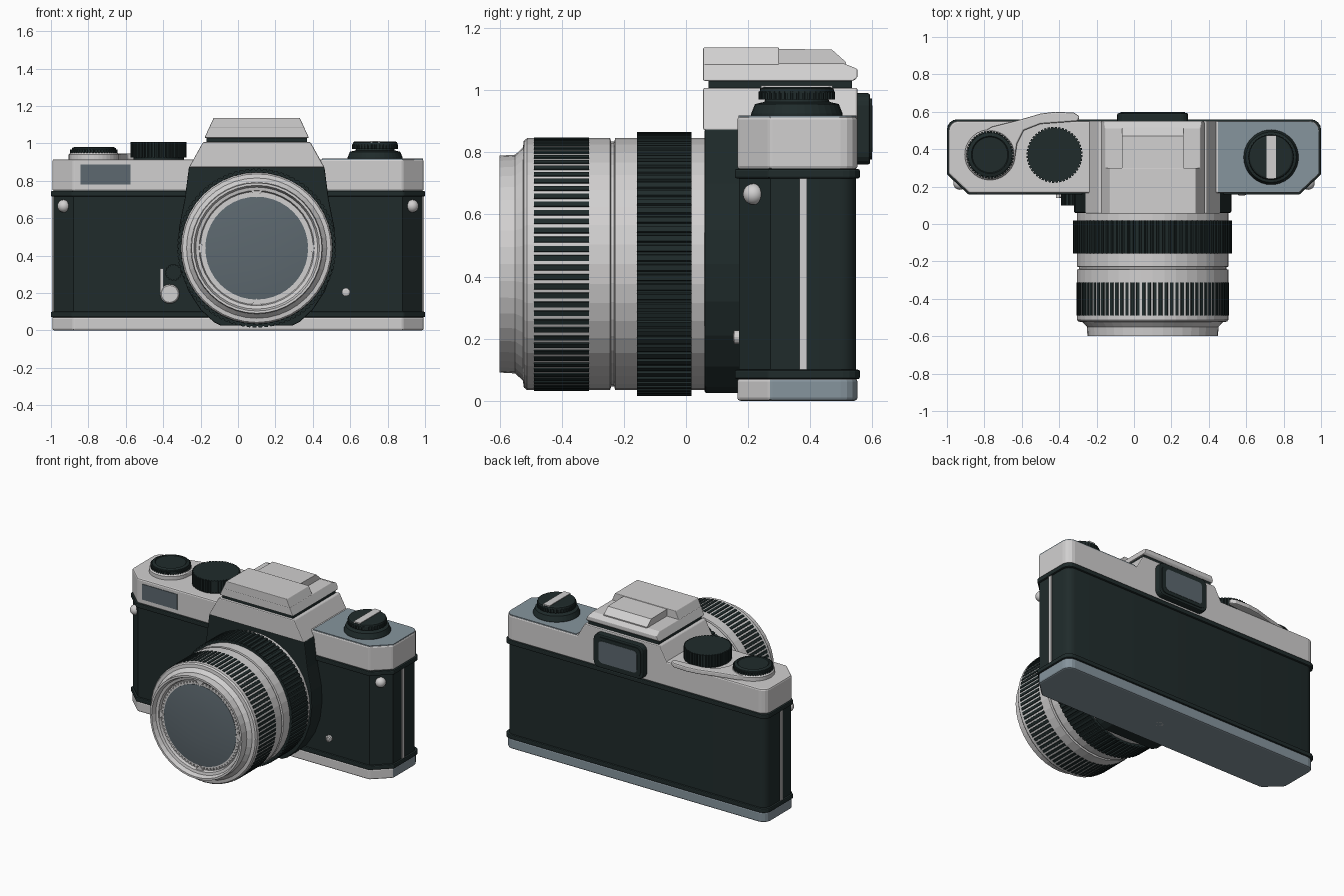
import bpy, bmesh, math
from mathutils import Vector

if "Cube" in bpy.data.objects:
    bpy.data.objects.remove(bpy.data.objects["Cube"])

def material(name, rgb):
    m = bpy.data.materials.new(name)
    m.diffuse_color = (*rgb, 1)
    m.use_nodes = True
    m.node_tree.nodes["Principled BSDF"].inputs["Base Color"].default_value = m.diffuse_color
    return m

SILVER = material("silver metal", (0.64, 0.63, 0.63))
DARK = material("dark leather", (0.014, 0.024, 0.024))
BLUE = material("blue grey metal", (0.24, 0.30, 0.34))
GLASS = material("dark glass", (0.11, 0.14, 0.16))
CX, CZ = 0.10, 0.44          # lens centre

def finish(name, bm, mats, bevel=0, smooth=True, rule=None):
    bmesh.ops.remove_doubles(bm, verts=bm.verts, dist=1e-5)
    bmesh.ops.recalc_face_normals(bm, faces=bm.faces)
    bm.normal_update()
    if rule:
        for f in bm.faces:
            f.material_index = rule(f.normal)
    me = bpy.data.meshes.new(name)
    bm.to_mesh(me)
    bm.free()
    for m in mats:
        me.materials.append(m)
    ob = bpy.data.objects.new(name, me)
    bpy.context.collection.objects.link(ob)
    if smooth:
        bpy.context.view_layer.objects.active = ob
        ob.select_set(True)
        bpy.ops.object.shade_smooth_by_angle(angle=math.radians(25))
        ob.select_set(False)
    if bevel:
        b = ob.modifiers.new("bevel", "BEVEL")
        b.width, b.segments, b.limit_method = bevel, 2, 'ANGLE'
        b.angle_limit = math.radians(35)
    return ob

def place(axis, a, b, h):
    return {'x': (h, a, b), 'y': (a, h, b), 'z': (a, b, h)}[axis]

def extrude(name, pts, axis, lo, hi, mats, bevel=0, warp=None, rule=None, smooth=False):
    """Extrude a 2D outline along an axis, optionally warping the points."""
    bm = bmesh.new()
    rings = []
    for h in (lo, hi):
        cos = [Vector(place(axis, a, b, h)) for a, b in pts]
        rings.append([bm.verts.new(warp(c) if warp else c) for c in cos])
    n = len(pts)
    for r in rings:
        bm.faces.new(r)
    for i in range(n):
        j = (i + 1) % n
        bm.faces.new((rings[0][i], rings[0][j], rings[1][j], rings[1][i]))
    return finish(name, bm, mats, bevel, smooth, rule)

def lathe(name, prof, axis, c, mat, segs=36, smooth=False):
    """Spin (radius, height) points round an axis through c."""
    bm = bmesh.new()
    rings = [[bm.verts.new(place(axis, c[0] + r * math.cos(t), c[1] + r * math.sin(t), h))
              for t in (2 * math.pi * k / segs for k in range(segs))] for r, h in prof]
    for p, q in zip(rings, rings[1:]):
        for k in range(segs):
            bm.faces.new((p[k], p[(k + 1) % segs], q[(k + 1) % segs], q[k]))
    return finish(name, bm, [mat], smooth=smooth)

def ribbed(name, r, d, n, axis, c, lo, hi, mat):
    """Cylinder with n grip ribs of depth d."""
    pts = []
    for k in range(n):
        for f, rr in ((0, r - d), (0.25, r - d), (0.35, r), (0.9, r)):
            t = 2 * math.pi * (k + f) / n
            pts.append((c[0] + rr * math.cos(t), c[1] + rr * math.sin(t)))
    return extrude(name, pts, axis, lo, hi, [mat])

def outline(d):
    """Body plan: chamfered front corners, rounded back corners, inset by d."""
    half = [(0.885 - d * .5, 0.157 + d), (1 - d, 0.265 + d * .5)]
    for k in range(5):
        t = math.pi / 8 * k
        half.append((0.945 - d + 0.055 * math.cos(t), 0.505 - d + 0.055 * math.sin(t)))
    return half + [(-x, y) for x, y in reversed(half)]

def round_rect(cx, cy, hx, hy, r):
    pts = []
    for q, (sx, sy) in enumerate(((1, 1), (-1, 1), (-1, -1), (1, -1))):
        for k in range(5):
            t = math.pi / 2 * (q + k / 4)
            pts.append((cx + sx * (hx - r) + r * math.cos(t), cy + sy * (hy - r) + r * math.sin(t)))
    return pts

# body shell
extrude("base_plate", outline(.008), 'z', 0, .072, [SILVER, BLUE], .01,
        rule=lambda n: int(n.z < -.5 or n.y > .3 or abs(n.x) > .9))
extrude("leather_body", outline(.013), 'z', .07, .75, [DARK], smooth=True)
for nm, z in (("lower_trim", .07), ("upper_trim", .716)):
    extrude(nm, outline(0), 'z', z, z + .03, [DARK], .006)
extrude("top_cover", outline(.008), 'z', .745, .915, [SILVER], .01)
extrude("rewind_side_panel", [p for p in outline(.012) if p[0] > 0] + [(.45, .548), (.45, .169)],
        'z', .911, .919, [BLUE])

# side strips and strap lugs
for s, side in ((1, "right"), (-1, "left")):
    extrude(side + "_side_strip", [(.366, .1), (.39, .1), (.39, .716), (.366, .716)],
            'x', s * .98, s * .994, [SILVER])
    bm = bmesh.new()
    bmesh.ops.create_uvsphere(bm, u_segments=20, v_segments=12, radius=.034)
    for v in bm.verts:
        v.co += Vector((s * .932, .217, .665))
    finish(side + "_strap_lug", bm, [SILVER])

# lens mount panel and viewfinder housing
half = [(.362, .875), (.385, .7), (.415, .55), (.42, .44), (.405, .32), (.365, .21),
        (.3, .11), (.23, .045), (.19, .025)]
extrude("mount_panel", [(CX + x, z) for x, z in half] + [(CX - x, z) for x, z in reversed(half)],
        'y', .06, .2, [DARK], .006)

def taper(z0, w0, z1, w1):
    def f(co):
        w = w0 + (w1 - w0) * (co.z - z0) / (z1 - z0)
        return Vector((CX + co.x * w, co.y, co.z))
    return f

def box(a0, a1, b0, b1):
    return [(a0, b0), (a1, b0), (a1, b1), (a0, b1)]

cap = taper(1.035, .277, 1.137, .23)
extrude("viewfinder_housing", box(.055, .552, .872, 1.007), 'x', -1, 1, [SILVER], .006,
        taper(.872, .362, 1.007, .287))
extrude("housing_gap", box(.072, .535, 1, 1.04), 'x', -.268 + CX, .268 + CX, [DARK])
extrude("cap_base", [(.055, 1.03), (.54, 1.03), (.552, 1.042), (.552, 1.068), (.51, 1.085), (.055, 1.085)],
        'x', -1, 1, [SILVER], .004, cap)
extrude("cap_front", box(.055, .3, 1.08, 1.137), 'x', -1, 1, [SILVER], .004, cap)
extrude("accessory_shoe", [(.29, 1.08), (.515, 1.08), (.515, 1.09), (.47, 1.13), (.29, 1.133)],
        'x', CX - .165, CX + .165, [SILVER])

# rear eyepiece
extrude("eyepiece_frame", round_rect(CX, .875, .19, .115, .04), 'y', .54, .593, [DARK], .008)
extrude("eyepiece_rim", round_rect(CX, .875, .172, .098, .035), 'y', .59, .598, [DARK])
extrude("eyepiece_glass", round_rect(CX, .875, .145, .075, .025), 'y', .595, .6, [GLASS])

# lens
C = (CX, CZ)
lathe("lens_barrel", [(0, .08), (.405, .08), (.405, -.228), (.394, -.231), (.394, -.241), (.405, -.244),
      (.405, -.512), (.397, -.522), (.375, -.525), (.352, -.55), (.349, -.6), (.336, -.6),
      (.326, -.57), (.308, -.566), (.302, -.545), (0, -.545)], 'y', C, SILVER, 40)
ribbed("focus_ring", .408, .008, 84, 'y', C, -.49, -.312, DARK)
ribbed("aperture_ring", .425, .008, 84, 'y', C, -.157, .018, DARK)
ribbed("front_bezel", .298, .014, 72, 'y', C, -.553, -.54, SILVER)
lathe("front_glass", [(.275, -.54), (.275, -.555), (.2, -.564), (.1, -.569), (0, -.571)],
      'y', C, GLASS, 40, True)
for k in range(4):
    t = math.pi / 2 * k
    tri = [(.305, -.03), (.305, .03), (.27, 0)]
    extrude("bezel_mark_%d" % k, [(CX + r * math.cos(t) - u * math.sin(t), CZ + r * math.sin(t) + u * math.cos(t))
            for r, u in tri], 'y', -.56, -.55, [SILVER])

# front details
extrude("meter_window", box(-.842, -.575, .78, .886), 'y', .161, .17, [GLASS])
lathe("flash_socket", [(.022, .18), (.022, .155), (.012, .152), (.012, .16), (0, .16)], 'y', (.577, .205), SILVER, 16)
ribbed("timer_knob", .045, .006, 16, 'y', (-.345, .31), .1, .17, DARK)
lathe("timer_disc", [(.052, .17), (.052, .145), (.045, .138), (0, .138)], 'y', (-.365, .195), SILVER, 20)
extrude("timer_lever", box(-.417, -.398, .19, .33), 'y', .14, .165, [SILVER])

# advance lever, shutter button and speed dial
L = (-.77, .37)
lathe("lever_hub", [(0, .91), (.135, .91), (.135, .94), (.125, .95), (0, .95)], 'z', L, SILVER)
extrude("advance_lever", [(-.86, .46), (-.76, .52), (-.62, .555), (-.5, .59), (-.42, .6), (-.32, .595),
        (-.29, .575), (-.3, .55), (-.36, .545), (-.5, .535), (-.59, .5), (-.625, .43), (-.64, .33), (-.75, .3)],
        'z', .912, .945, [SILVER], .008)
ribbed("shutter_button_grip", .127, .006, 48, 'z', L, .945, .968, DARK)
lathe("shutter_button_top", [(.12, .96), (.118, .975), (.1, .982), (.095, .977), (0, .977)], 'z', L, DARK)
ribbed("speed_dial", .15, .008, 48, 'z', (-.425, .37), .925, 1.008, DARK)
lathe("speed_dial_foot", [(.135, .91), (.135, .93)], 'z', (-.425, .37), DARK)

# rewind knob
R = (.733, .357)
lathe("rewind_knob_base", [(.147, .912), (.147, .925), (.135, .955), (.105, .962), (.1, .975), (0, .975)], 'z', R, DARK)
ribbed("rewind_knob_grip", .123, .005, 40, 'z', R, .97, .995, DARK)
lathe("rewind_knob_top", [(.121, .99), (.118, 1.005), (.11, 1.01), (0, 1.01)], 'z', R, DARK)
extrude("rewind_crank", box(.708, .758, .242, .472), 'z', .988, 1.014, [SILVER])

# tripod socket
lathe("tripod_socket", [(.026, .01), (.026, -.0), (.016, -.0), (.016, .006), (0, .006)], 'z', (CX, .36), SILVER, 20)
